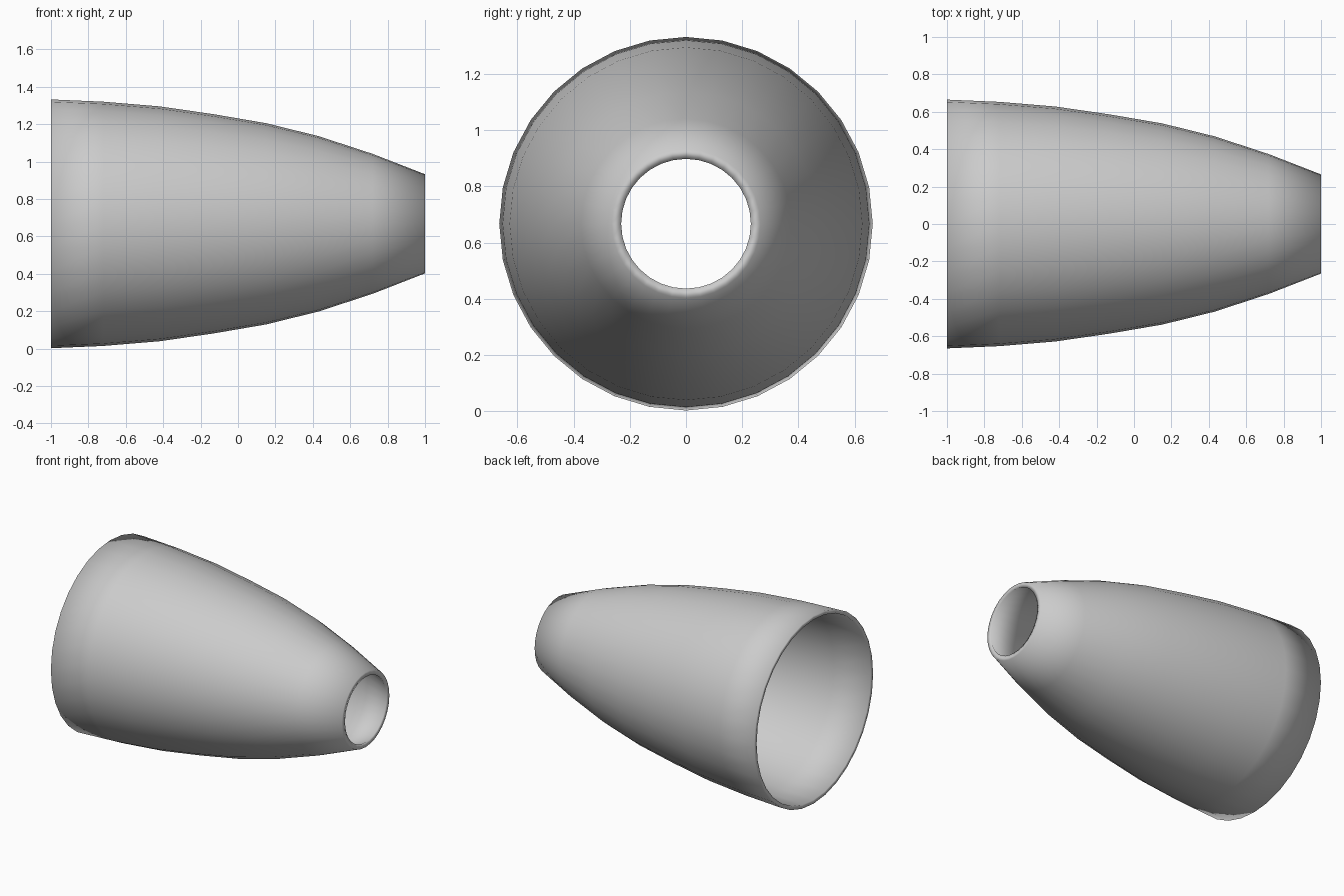
import bpy, bmesh
from math import sin, cos, pi

if "Cube" in bpy.data.objects:
    bpy.data.objects.remove(bpy.data.objects["Cube"])

SIDES = 32
CZ = 0.667

# closed wall profile (x, radius): outside from wide to narrow end, then inside back
outer = [(-1, .665), (-.72, .653), (-.42, .628), (-.13, .586),
         (.15, .538), (.43, .469), (.72, .374), (1, .265)]
inner = [(1, .231), (.72, .342), (.43, .438), (.15, .508),
         (-.13, .557), (-.42, .600), (-.72, .626), (-1, .638)]

bm = bmesh.new()
rings = []
for x, r in outer + inner:
    rings.append([bm.verts.new((x, r * sin(2 * pi * i / SIDES),
                                CZ + r * cos(2 * pi * i / SIDES)))
                  for i in range(SIDES)])

# bridge consecutive rings, closing the wall at both rims
for k, a in enumerate(rings):
    b = rings[(k + 1) % len(rings)]
    for i in range(SIDES):
        j = (i + 1) % SIDES
        bm.faces.new((a[i], b[i], b[j], a[j]))
bmesh.ops.recalc_face_normals(bm, faces=bm.faces)
for f in bm.faces:
    f.smooth = True

mesh = bpy.data.meshes.new("tapered_shell")
bm.to_mesh(mesh)
bm.free()
bpy.context.collection.objects.link(bpy.data.objects.new("tapered_shell", mesh))
